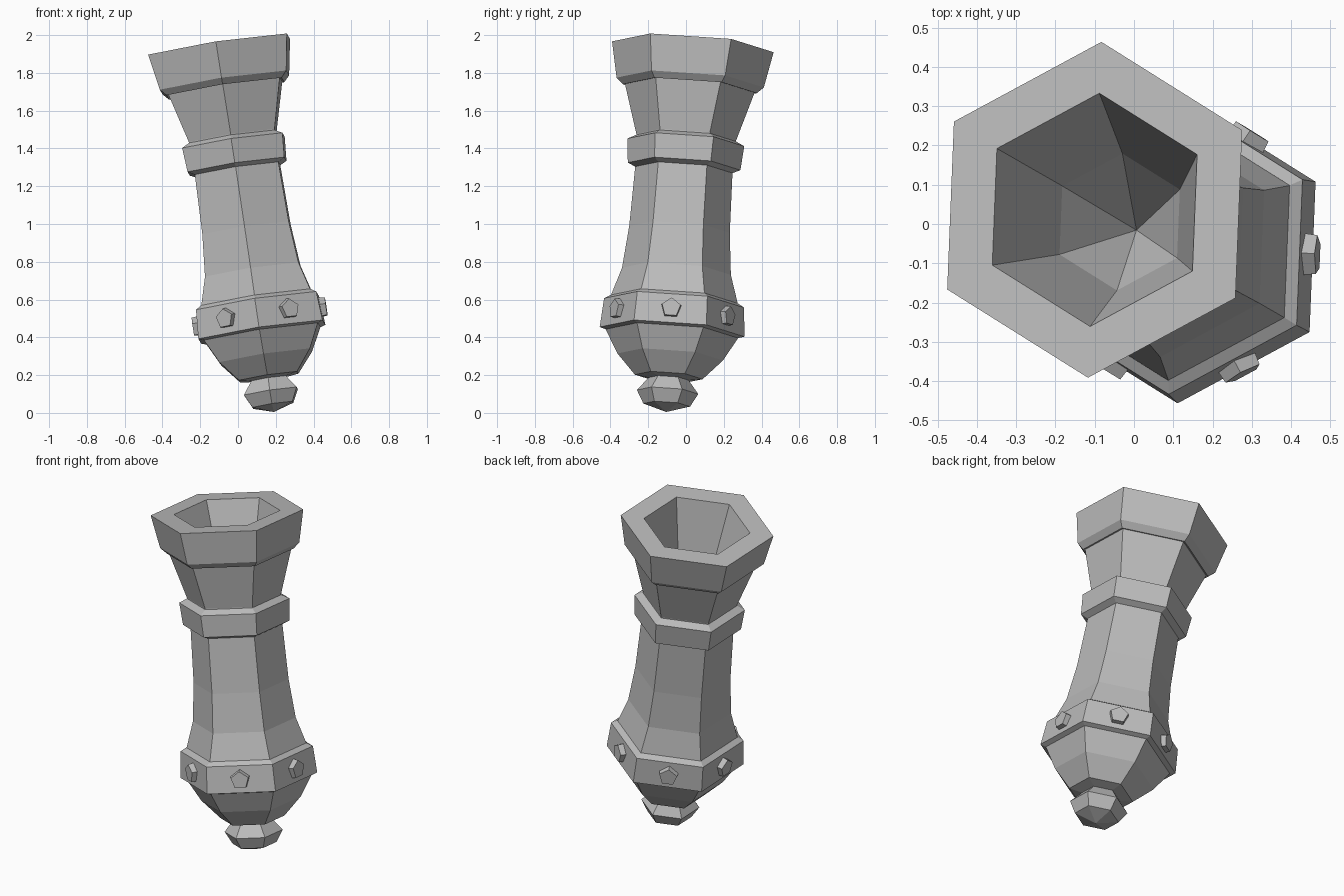
import bpy, bmesh
from math import cos, sin, pi, radians
from mathutils import Vector, Matrix

cube = bpy.data.objects.get("Cube")
if cube:
    bpy.data.objects.remove(cube)

SIDES = 6
BASE = Vector((0.19, -0.105, 0.005))
AXIS = Vector((-0.148, 0.072, 0.986))
SPIN = radians(-2)

# leaning frame shared by every part
frame = (Matrix.Translation(BASE)
         @ Vector((0, 0, 1)).rotation_difference(AXIS).to_matrix().to_4x4()
         @ Matrix.Rotation(SPIN, 4, 'Z'))

iron = bpy.data.materials.new("grey_iron")
iron.use_nodes = True
grey = (0.5, 0.5, 0.5, 1)
iron.diffuse_color = grey
bsdf = iron.node_tree.nodes["Principled BSDF"]
bsdf.inputs["Base Color"].default_value = grey
bsdf.inputs["Roughness"].default_value = 0.8


def finish(name, bm, matrix):
    mesh = bpy.data.meshes.new(name)
    bm.to_mesh(mesh)
    bm.free()
    mesh.materials.append(iron)
    ob = bpy.data.objects.new(name, mesh)
    ob.matrix_basis = matrix
    bpy.context.collection.objects.link(ob)
    return ob


def lathe(name, profile):
    """Turn (radius, height) points, listed upward on the outside, into six flat sides."""
    bm = bmesh.new()
    rings = []
    for r, h in profile:
        if r == 0:
            rings.append([bm.verts.new((0, 0, h))] * SIDES)
        else:
            angles = [pi / 2 + 2 * pi * k / SIDES for k in range(SIDES)]
            rings.append([bm.verts.new((r * cos(a), r * sin(a), h)) for a in angles])
    for low, high in zip(rings, rings[1:]):
        for k in range(SIDES):
            n = (k + 1) % SIDES
            corners = [low[k], low[n], high[n], high[k]]
            bm.faces.new(list(dict.fromkeys(corners)))
    return finish(name, bm, frame)


# knob on the rear end
lathe("knob", [(0, 0), (0.124, 0.037), (0.163, 0.107), (0.1, 0.185), (0, 0.2)])

# rounded breech
lathe("breech", [(0, 0.18), (0.09, 0.175), (0.18, 0.188), (0.28, 0.295),
                 (0.352, 0.42), (0.352, 0.45)])

# wide band, main tube and narrow band
lathe("breech_band", [(0.345, 0.418), (0.384, 0.43), (0.372, 0.585), (0.338, 0.605)])
lathe("barrel", [(0.338, 0.6), (0.289, 0.755), (0.267, 0.98), (0.258, 1.31),
                 (0.265, 1.475), (0.345, 1.74)])
lathe("middle_band", [(0.255, 1.298), (0.299, 1.318), (0.31, 1.447), (0.26, 1.472)])

# flared rim with the pointed bore
lathe("muzzle", [(0.34, 1.738), (0.356, 1.735), (0.391, 1.768), (0.429, 1.96),
                 (0.298, 1.96), (0.175, 1.53), (0, 1.24)])

# five-sided studs, one on each face of the wide band
for k in range(SIDES):
    bm = bmesh.new()
    bmesh.ops.create_cone(bm, cap_ends=True, segments=5, radius1=0.059,
                          radius2=0.052, depth=0.06)
    place = (frame @ Matrix.Rotation(2 * pi * k / SIDES, 4, 'Z')
             @ Matrix.Translation((0.327, 0, 0.508))
             @ Matrix.Rotation(pi / 2, 4, 'Y') @ Matrix.Rotation(pi / 2, 4, 'Z')
             @ Matrix.Rotation(pi, 4, 'Z'))
    # turn one corner toward the muzzle
    tip = max(bm.verts, key=lambda v: (place @ v.co).dot(AXIS))
    pointing = place.to_3x3().inverted() @ AXIS
    turn = Vector((tip.co.x, tip.co.y)).angle_signed(Vector((pointing.x, pointing.y)))
    bmesh.ops.rotate(bm, verts=bm.verts, cent=(0, 0, 0),
                     matrix=Matrix.Rotation(-turn, 3, 'Z'))
    finish(f"stud_{k + 1}", bm, place)
